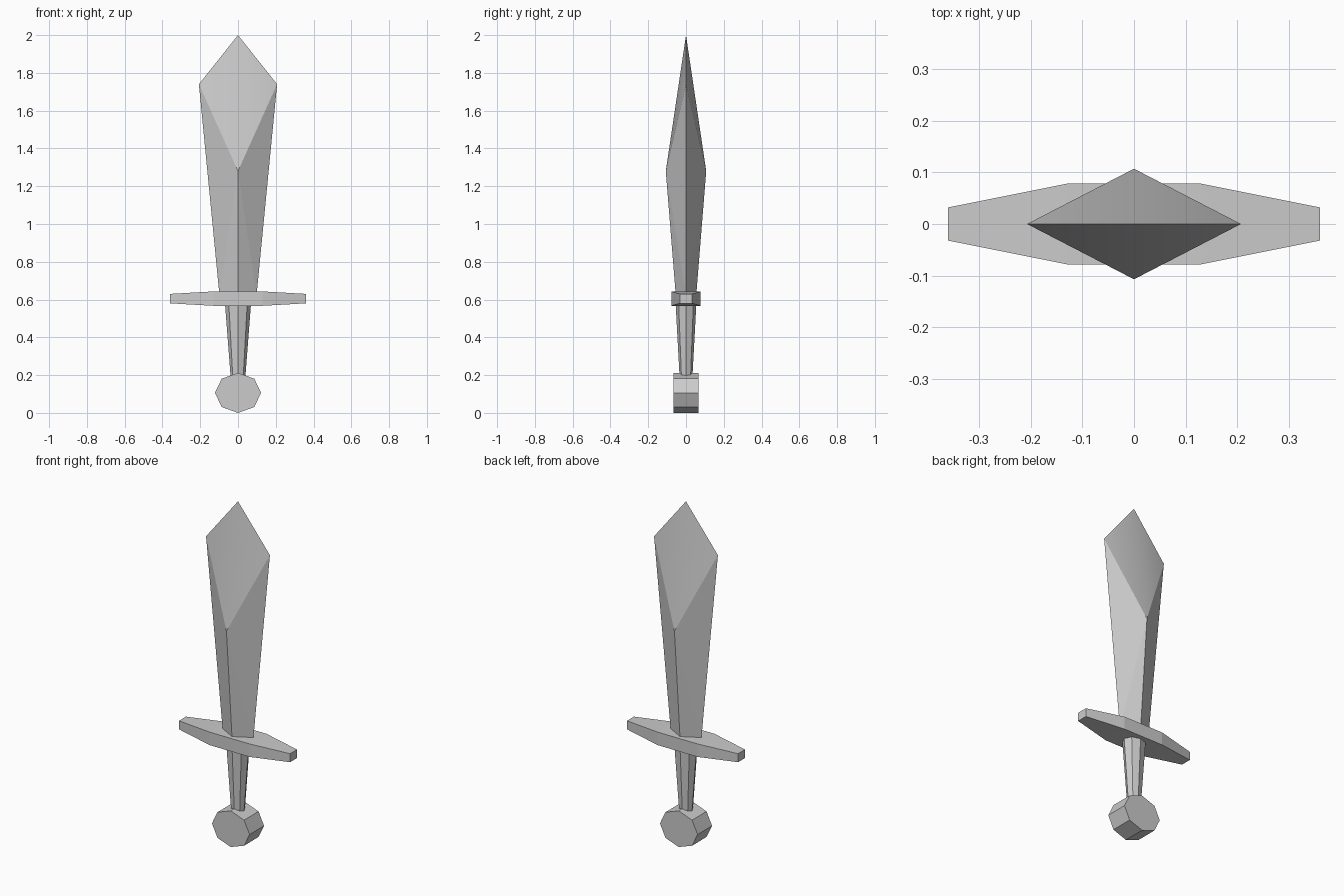
import bpy
import bmesh
from math import cos, sin, pi

cube = bpy.data.objects.get("Cube")
if cube:
    bpy.data.objects.remove(cube, do_unlink=True)

steel = bpy.data.materials.new("grey_steel")
steel.use_nodes = True
GREY = (0.6, 0.6, 0.6, 1)
steel.diffuse_color = GREY
steel.node_tree.nodes["Principled BSDF"].inputs["Base Color"].default_value = GREY


def finish(name, bm):
    bmesh.ops.recalc_face_normals(bm, faces=bm.faces[:])
    mesh = bpy.data.meshes.new(name)
    bm.to_mesh(mesh)
    bm.free()
    mesh.materials.append(steel)
    obj = bpy.data.objects.new(name, mesh)
    bpy.context.collection.objects.link(obj)
    return obj


def octagon(rx, ry):
    return [(rx * cos(i * pi / 4), ry * sin(i * pi / 4)) for i in range(8)]


def loft(name, lower, upper):
    """Join two matching rings of points and cap both ends."""
    bm = bmesh.new()
    a = [bm.verts.new(p) for p in lower]
    b = [bm.verts.new(p) for p in upper]
    n = len(a)
    for i in range(n):
        j = (i + 1) % n
        bm.faces.new((a[i], a[j], b[j], b[i]))
    # caps are split into strips so that bent ones stay symmetrical
    for ring in (a, b):
        for i in range(n // 2 - 1):
            bm.faces.new((ring[i], ring[i + 1], ring[n - 2 - i], ring[n - 1 - i]))
    return finish(name, bm)


# Pommel: eight-sided disc facing the front
disc = octagon(0.122, 0.106)
loft("pommel", [(x, -0.067, z + 0.106) for x, z in disc],
     [(x, 0.067, z + 0.106) for x, z in disc])

# Grip: eight-sided, widening towards the guard
loft("grip", [(x, y, 0.19) for x, y in octagon(0.039, 0.034)],
     [(x, y, 0.58) for x, y in octagon(0.069, 0.055)])

# Guard: tapers in plan and in height towards both ends
plan = [(0.36, -0.032), (0.36, 0.032), (0.13, 0.078), (-0.13, 0.078),
        (-0.36, 0.032), (-0.36, -0.032), (-0.13, -0.078), (0.13, -0.078)]


def guard_ring(side):
    return [(x, y, 0.605 + side * (0.025 if abs(x) > 0.2 else 0.038)) for x, y in plan]


# start the ring at an end edge so the cap strips run across the guard
loft("guard", guard_ring(-1)[1:] + guard_ring(-1)[:1],
     guard_ring(1)[1:] + guard_ring(1)[:1])

# Blade: diamond section, flaring to the shoulders, with a sloped point
bm = bmesh.new()
tip = bm.verts.new((0, 0, 2))
edge = {s: bm.verts.new((s * 0.207, 0, 1.74)) for s in (-1, 1)}
edge_base = {s: bm.verts.new((s * 0.098, 0, 0.62)) for s in (-1, 1)}
ridge = {s: bm.verts.new((0, s * 0.107, 1.28)) for s in (-1, 1)}
ridge_base = {s: bm.verts.new((0, s * 0.054, 0.62)) for s in (-1, 1)}
for sx in (-1, 1):
    for sy in (-1, 1):
        bm.faces.new((tip, edge[sx], ridge[sy])).smooth = True
        bm.faces.new((edge[sx], edge_base[sx], ridge[sy]))
        bm.faces.new((edge_base[sx], ridge_base[sy], ridge[sy]))
    bm.edges.get((tip, edge[sx])).smooth = False
bm.faces.new((edge_base[1], ridge_base[1], edge_base[-1], ridge_base[-1]))
finish("blade", bm)
